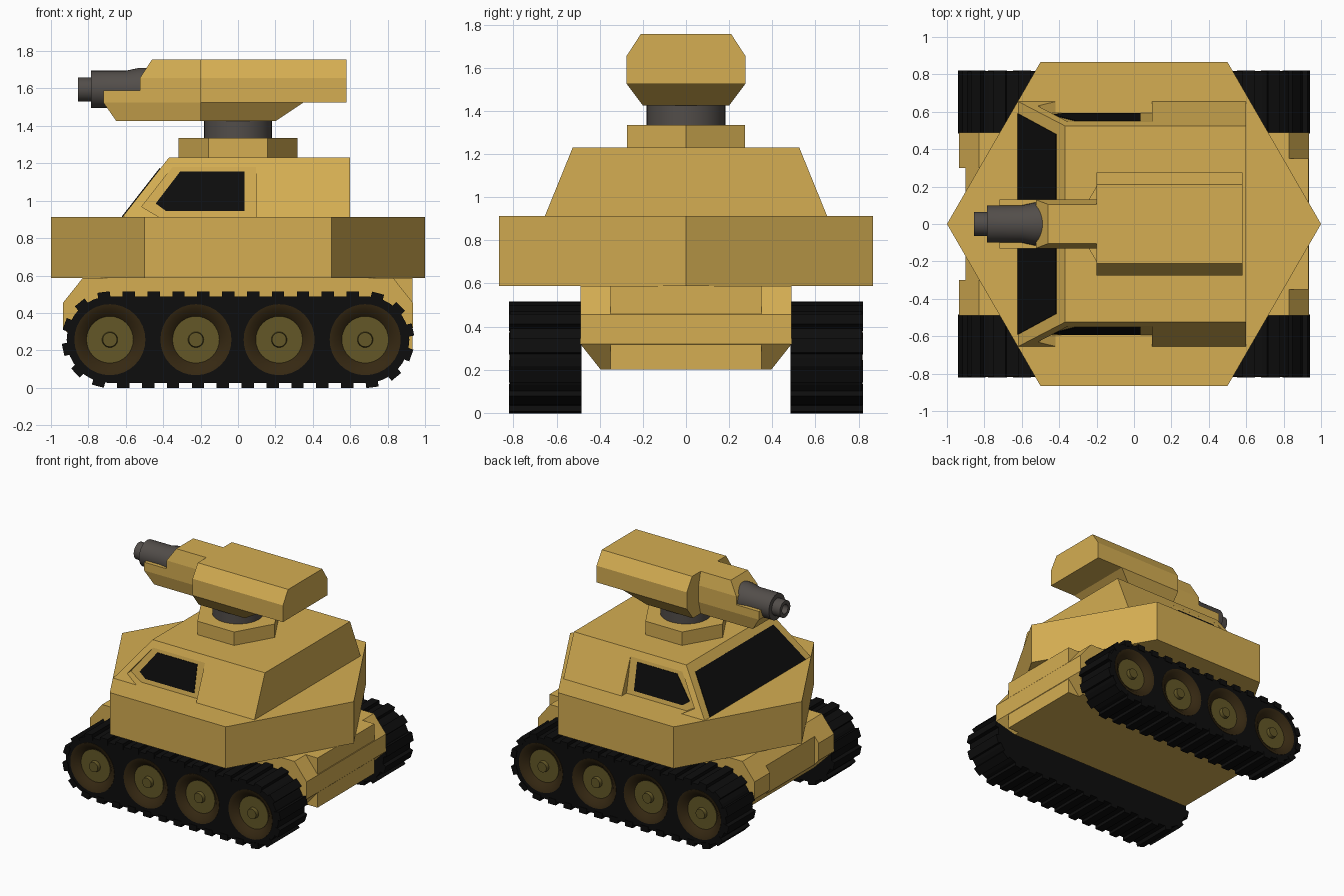
import bpy, bmesh, math
from mathutils import Vector

if "Cube" in bpy.data.objects:
    bpy.data.objects.remove(bpy.data.objects["Cube"])


def material(name, rgb):
    m = bpy.data.materials.new(name)
    m.diffuse_color = (*rgb, 1)
    m.use_nodes = True
    m.node_tree.nodes["Principled BSDF"].inputs["Base Color"].default_value = m.diffuse_color
    return m


TAN = material("sand tan", (0.66, 0.42, 0.085))
BLACK = material("black", (0.004, 0.004, 0.004))
GREY = material("gun grey", (0.085, 0.075, 0.068))
BROWN = material("dark brown", (0.036, 0.021, 0.006))
OLIVE = material("olive", (0.125, 0.096, 0.02))


def loft(name, loops, mat, smooth=False):
    """Skin a list of equal-length point loops and cap both ends."""
    bm = bmesh.new()
    rings = [[bm.verts.new(p) for p in loop] for loop in loops]
    n = len(rings[0])
    for a, b in zip(rings, rings[1:]):
        for i in range(n):
            j = (i + 1) % n
            bm.faces.new((a[i], a[j], b[j], b[i]))
    bm.faces.new(rings[0])
    bm.faces.new(rings[-1])
    bmesh.ops.recalc_face_normals(bm, faces=bm.faces)
    me = bpy.data.meshes.new(name)
    bm.to_mesh(me)
    bm.free()
    me.materials.append(mat)
    ob = bpy.data.objects.new(name, me)
    bpy.context.collection.objects.link(ob)
    if smooth:
        bpy.ops.object.select_all(action='DESELECT')
        ob.select_set(True)
        bpy.context.view_layer.objects.active = ob
        bpy.ops.object.shade_smooth_by_angle(angle=math.radians(30))
    return ob


def stack(name, layers, mat=TAN):
    """Stacked rectangles: (x0, x1, half width, z)."""
    return loft(name, [[(a, -y, z), (b, -y, z), (b, y, z), (a, y, z)]
                       for a, b, y, z in layers], mat)


def lathe(name, profile, mat, axis, centre=(0, 0, 0), n=32, smooth=True):
    """Turned part: profile of (distance along axis, radius)."""
    loops = []
    for d, r in profile:
        loop = []
        for i in range(n):
            t = math.tau * i / n
            u, v = r * math.cos(t), r * math.sin(t)
            p = {'X': (d, u, v), 'Y': (u, d, v), 'Z': (u, v, d)}[axis]
            loop.append(Vector(p) + Vector(centre))
        loops.append(loop)
    return loft(name, loops, mat, smooth)


def cut(ob, cutter):
    mod = ob.modifiers.new("cut", 'BOOLEAN')
    mod.object = cutter
    mod.operation = 'DIFFERENCE'
    mod.solver = 'EXACT'
    bpy.context.view_layer.objects.active = ob
    bpy.ops.object.modifier_apply(modifier=mod.name)
    bpy.data.objects.remove(cutter)


# Lower hull with chamfered ends, front notch and flat rear block
hull = stack("lower_hull", [(-.83, .83, .395, .2), (-.935, .935, .49, .32),
                            (-.935, .935, .49, .455), (-.83, .83, .49, .587)])
cut(hull, stack("hull_notch", [(-1.1, -.9, .3, .1), (-1.1, -.9, .3, .7)]))
stack("rear_block", [(.5, .932, .35, .2), (.5, .932, .35, .587)])

# Hexagonal deck, cabin, turret base
lathe("hex_deck", [(.587, 1), (.912, 1)], TAN, 'Z', n=6, smooth=False)
cabin = stack("cabin", [(-.62, .6, .655, .91), (-.37, .6, .525, 1.23)])
lathe("turret_base", [(1.22, .317), (1.335, .317)], TAN, 'Z', n=6, smooth=False)
lathe("turret_ring", [(1.32, .182), (1.44, .182)], GREY, 'Z')

# Windshield plate lying on the sloped cabin front
out = Vector((-.32, 0, .25)).normalized() * .005
quad = [Vector(p) for p in ((-.618, -.59, .912), (-.618, .59, .912),
                            (-.415, .48, 1.172), (-.415, -.48, 1.172))]
loft("windshield", [[p - out * .5 for p in quad], [p + out for p in quad]], BLACK)

# Side window recesses and glass
RECESS = [(-.515, .968), (-.40, .90), (.097, .90), (.097, 1.18), (-.35, 1.18)]
GLASS = [(-.44, .985), (-.385, .945), (.035, .945), (.035, 1.155), (-.31, 1.155)]


def recess_y(z):
    return .595 - (z - .91) * .185


for s, side in ((-1, "front"), (1, "back")):
    cut(cabin, loft("recess_cutter", [[(x, s * recess_y(z), z) for x, z in RECESS],
                                      [(x, s * .8, z) for x, z in RECESS]], BLACK))
    loft(side + "_window", [[(x, s * (recess_y(z) + d), z) for x, z in GLASS]
                            for d in (-.003, .004)], BLACK)

# Gun housing, nose and barrel
stack("gun_housing", [(-.2, .2, .2, 1.425), (-.2, .35, .275, 1.525),
                      (-.2, .58, .275, 1.525), (-.2, .58, .275, 1.655),
                      (-.2, .58, .21, 1.755)])
stack("gun_nose", [(-.65, -.2, .105, 1.425), (-.72, -.2, .13, 1.525),
                   (-.72, -.2, .13, 1.59), (-.525, -.2, .13, 1.59),
                   (-.525, -.2, .13, 1.655), (-.46, -.2, .105, 1.755)])
lathe("gun_barrel", [(-.80, .036), (-.855, .036), (-.855, .065), (-.785, .065),
                     (-.785, .1), (-.6, .1), (-.53, .115), (-.44, .115)],
      GREY, 'X', (0, 0, 1.595))

# Tracks
CZ, CX, R, TOP = .257, .684, .232, .257
WHEELS = (-.685, -.225, .22, .68)
ARC = math.pi * (R + .01)
STRAIGHT = 2 * CX


def track_frame(d):
    """Point on the belt centre line and outward direction at distance d."""
    half, side = d % (STRAIGHT + ARC), int(d // (STRAIGHT + ARC))
    if half < STRAIGHT:
        c, t = Vector((-CX + half, 0, 0)), math.pi / 2
    else:
        c, t = Vector((CX, 0, 0)), math.pi / 2 - math.pi * (half - STRAIGHT) / ARC
    f = -1 if side else 1
    return c * f, Vector((math.cos(t), 0, math.sin(t))) * f


for s, side in ((-1, "front"), (1, "back")):
    # Belt body with wheel pockets
    outline = []
    for k in range(2):
        for i in range(17):
            t = -math.pi / 2 + math.pi * i / 16 + math.pi * k
            outline.append(((CX if k == 0 else -CX) + R * math.cos(t),
                            CZ + R * math.sin(t)))
    belt = loft(side + "_track_belt", [[(x, s * y, z) for x, z in outline]
                                       for y in (.485, .815)], BLACK)
    for x in WHEELS:
        cut(belt, lathe("pocket_cutter", [(s * .755, .188), (s * .9, .188)],
                        BLACK, 'Y', (x, 0, CZ), smooth=False))

    # Tread lugs along the belt
    count = 32
    for i in range(count):
        c, o = track_frame(.1 + i * 2 * (STRAIGHT + ARC) / count if
                           .1 + i * 2 * (STRAIGHT + ARC) / count < 2 * (STRAIGHT + ARC)
                           else .1)
        tan = Vector((o.z, 0, -o.x)) * .033
        base = c + Vector((0, 0, CZ))
        lo, hi = base + o * (R - .02), base + o * TOP
        corners = (lo - tan, lo + tan, hi + tan, hi - tan)
        loft(f"{side}_tread_lug_{i + 1}", [[p + Vector((0, s * y, 0)) for p in corners]
                                           for y in (.485, .82)], BLACK)

    # Dished road wheels with hubs
    for i, x in enumerate(WHEELS):
        lathe(f"{side}_wheel_rim_{i + 1}", [(s * .75, .19), (s * .818, .19),
              (s * .812, .165), (s * .775, .125)], BROWN, 'Y', (x, 0, CZ))
        lathe(f"{side}_wheel_disc_{i + 1}", [(s * .76, .125), (s * .778, .125),
              (s * .778, .042), (s * .805, .038)], OLIVE, 'Y', (x, 0, CZ))
